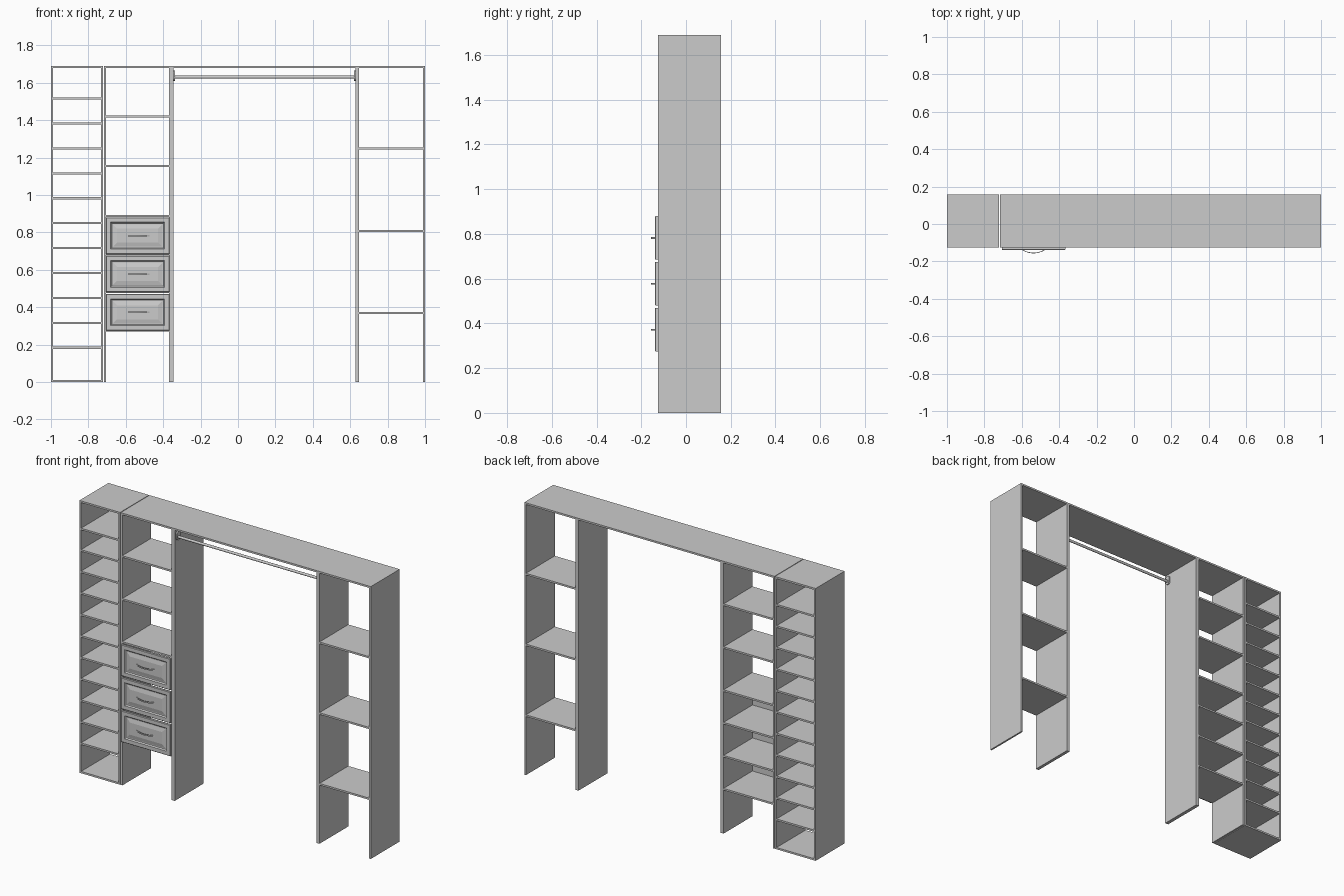
import bpy, bmesh, math

if "Cube" in bpy.data.objects:
    bpy.data.objects.remove(bpy.data.objects["Cube"])

T = 0.011                   # board thickness
YF, YB = -0.126, 0.157      # carcass front and back
H = 1.69


def new_object(name, bm):
    bmesh.ops.recalc_face_normals(bm, faces=bm.faces)
    me = bpy.data.meshes.new(name)
    bm.to_mesh(me)
    bm.free()
    ob = bpy.data.objects.new(name, me)
    bpy.context.collection.objects.link(ob)
    return ob


def box(name, x0, x1, z0, z1, y0=YF, y1=YB):
    bm = bmesh.new()
    bmesh.ops.create_cube(bm, size=1)
    for v in bm.verts:
        v.co = ((x0 + x1) / 2 + v.co.x * (x1 - x0),
                (y0 + y1) / 2 + v.co.y * (y1 - y0),
                (z0 + z1) / 2 + v.co.z * (z1 - z0))
    return new_object(name, bm)


def shelves(name, x0, x1, centres):
    for i, z in enumerate(centres):
        box(f"{name}_{i + 1}", x0, x1, z - T / 2, z + T / 2)


def drawer_front(name, x0, x1, z0, z1):
    # nested rectangular rings: (inset, y) from the back face to the raised centre
    rings = [(0, YF), (0, -0.136), (0.003, -0.139), (0.026, -0.139), (0.032, -0.132),
             (0.038, -0.132), (0.060, -0.137)]
    bm = bmesh.new()
    loops = []
    for d, y in rings:
        loops.append([bm.verts.new(c) for c in (
            (x0 + d, y, z0 + d), (x1 - d, y, z0 + d), (x1 - d, y, z1 - d), (x0 + d, y, z1 - d))])
    for a, b in zip(loops, loops[1:]):
        for i in range(4):
            j = (i + 1) % 4
            bm.faces.new((a[i], a[j], b[j], b[i]))
    bm.faces.new(loops[0])
    bm.faces.new(loops[-1])
    return new_object(name, bm)


def handle(name, xc, zc):
    # bowed bar swept along an arc, rectangular section
    bm = bmesh.new()
    n, prev = 14, None
    for i in range(n + 1):
        t = -1 + 2 * i / n
        x, y = xc + 0.064 * t, -0.136 - 0.019 * (1 - t * t)
        ring = [bm.verts.new((x, y + dy, zc + dz)) for dy, dz in
                ((-0.002, -0.004), (0.002, -0.004), (0.002, 0.004), (-0.002, 0.004))]
        if prev:
            for k in range(4):
                m = (k + 1) % 4
                bm.faces.new((prev[k], prev[m], ring[m], ring[k]))
        else:
            bm.faces.new(ring)
        prev = ring
    bm.faces.new(prev)
    ob = new_object(name, bm)
    smooth(ob)


def smooth(ob):
    bpy.ops.object.select_all(action='DESELECT')
    ob.select_set(True)
    bpy.context.view_layer.objects.active = ob
    bpy.ops.object.shade_smooth_by_angle(angle=math.radians(35))


def flange(name, x0, x1, y, z, r, half):
    # upright rounded plate holding the rod end
    bm = bmesh.new()
    a, b = [], []
    for i in range(24):
        ang = 2 * math.pi * (i + 0.5) / 24
        s = half if math.sin(ang) > 0 else -half
        p = (y + r * math.cos(ang), z + s + r * math.sin(ang))
        a.append(bm.verts.new((x0, *p)))
        b.append(bm.verts.new((x1, *p)))
    for i in range(24):
        j = (i + 1) % 24
        bm.faces.new((a[i], a[j], b[j], b[i]))
    bm.faces.new(a)
    bm.faces.new(b)
    smooth(new_object(name, bm))


# shoe tower on the left
box("tower_top", -1, -0.721, H - T, H)
box("tower_left_side", -1, -1 + T, 0, H - T)
box("tower_right_side", -0.721 - T, -0.721, 0, H - T)
shelves("tower_shelf", -1 + T, -0.721 - T, [T / 2] + [0.183 + 0.1332 * i for i in range(11)])

# long top board and uprights
box("main_top", -0.717, 1, H - T, H)
box("drawer_bay_left_side", -0.717, -0.706, 0, H - T)
box("hanging_left_side", -0.368, -0.346, 0, H - T)
box("hanging_right_side", 0.628, 0.648, 0, H - T)
box("outer_right_side", 1 - T, 1, 0, H - T)

# shelves of the drawer bay and the right bay
shelves("drawer_bay_shelf", -0.706, -0.368, [0.275, 0.480, 0.685, 0.887, 1.154, 1.42])
shelves("right_bay_shelf", 0.648, 1 - T, [0.369, 0.808, 1.247])

# drawers
for i in range(3):
    z = 0.275 + 0.205 * i
    drawer_front(f"drawer_front_{i + 1}", -0.707, -0.367, z, z + 0.195)
    handle(f"drawer_handle_{i + 1}", -0.537, z + 0.097)

# hanging rod with end flanges
ROD_Y, ROD_Z = -0.098, 1.63
bpy.ops.mesh.primitive_cylinder_add(vertices=24, radius=0.008, depth=0.974,
                                    location=(0.141, ROD_Y, ROD_Z), rotation=(0, math.pi / 2, 0))
rod = bpy.context.object
rod.name = "hanging_rod"
smooth(rod)
flange("rod_flange_left", -0.346, -0.338, ROD_Y, ROD_Z + 0.008, 0.016, 0.012)
flange("rod_flange_right", 0.620, 0.628, ROD_Y, ROD_Z + 0.008, 0.016, 0.012)
